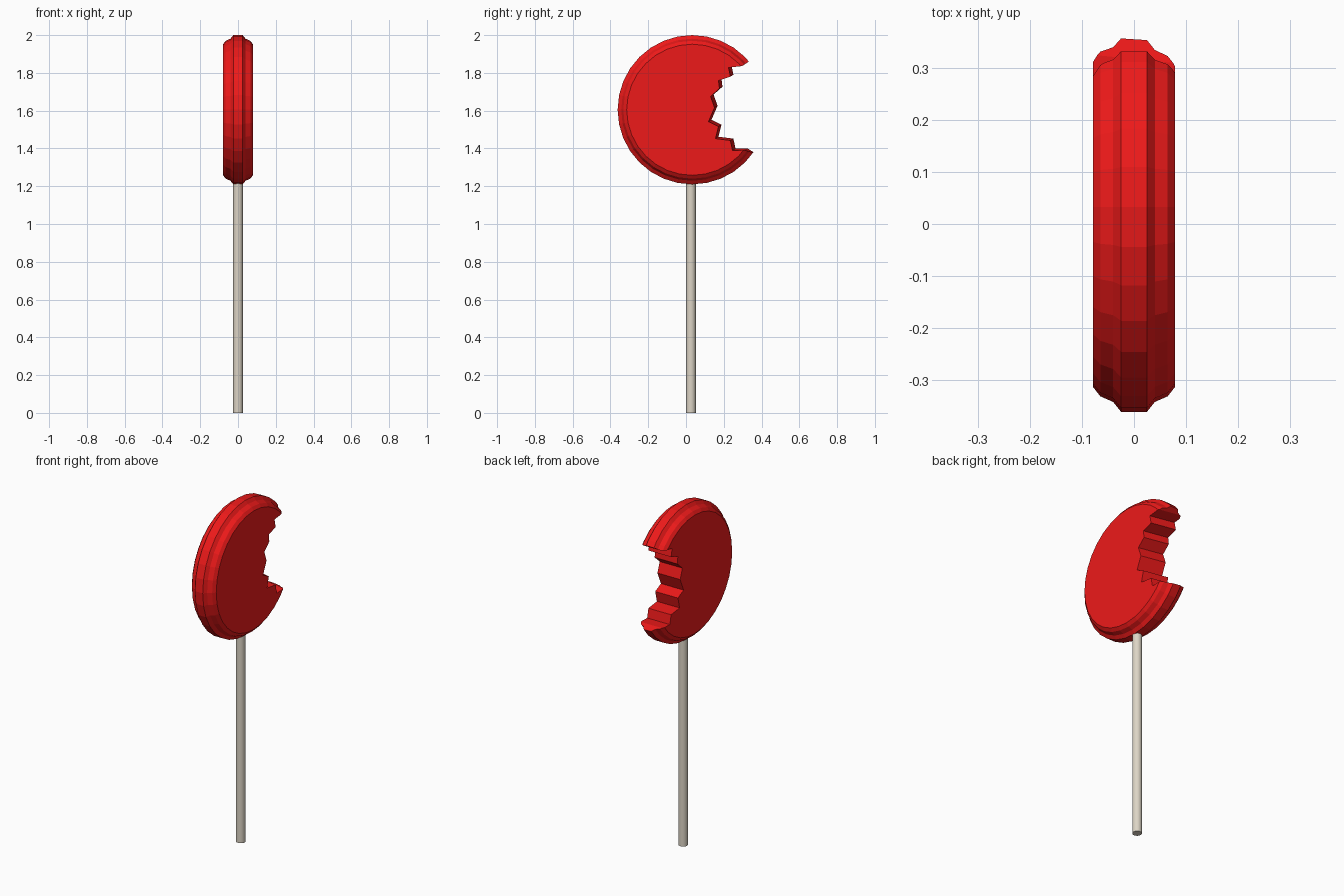
import bpy, bmesh
from math import sin, cos, tau

if "Cube" in bpy.data.objects:
    bpy.data.objects.remove(bpy.data.objects["Cube"])

CY, CZ = 0.033, 1.605  # centre of the candy disc


def material(name, rgb):
    m = bpy.data.materials.new(name)
    m.diffuse_color = (*rgb, 1)
    m.use_nodes = True
    m.node_tree.nodes["Principled BSDF"].inputs["Base Color"].default_value = m.diffuse_color
    return m


def loft(name, rings, mat=None):
    """Skin a list of closed rings and cap both ends."""
    bm = bmesh.new()
    rows = [[bm.verts.new(p) for p in ring] for ring in rings]
    n = len(rows[0])
    for a, b in zip(rows, rows[1:]):
        for i in range(n):
            j = (i + 1) % n
            bm.faces.new((a[i], a[j], b[j], b[i]))
    bm.faces.new(rows[0])
    bm.faces.new(rows[-1])
    bmesh.ops.recalc_face_normals(bm, faces=bm.faces)
    me = bpy.data.meshes.new(name)
    bm.to_mesh(me)
    bm.free()
    ob = bpy.data.objects.new(name, me)
    bpy.context.collection.objects.link(ob)
    if mat:
        me.materials.append(mat)
    return ob


red = material("candy_red", (0.85, 0.01, 0.01))
cream = material("stick_cream", (0.72, 0.66, 0.56))

# Candy disc: stepped rim profile (x, radius) swept round the x axis
half = [(0.025, 0.395), (0.040, 0.376), (0.065, 0.365), (0.079, 0.347)]
profile = [(-x, r) for x, r in reversed(half)] + half
SIDES = 32
candy = loft("candy", [[(x, CY + r * cos(tau * i / SIDES), CZ + r * sin(tau * i / SIDES))
                        for i in range(SIDES)] for x, r in profile], red)

# Bite cutter: jagged outline on the +x face, slanting slightly towards -x
bite = [(0.50, 1.92), (0.325, 1.855), (0.297, 1.836), (0.225, 1.828), (0.235, 1.780),
        (0.172, 1.759), (0.177, 1.717), (0.130, 1.675), (0.151, 1.616), (0.119, 1.542),
        (0.172, 1.516), (0.156, 1.452), (0.235, 1.442), (0.246, 1.389), (0.310, 1.391),
        (0.350, 1.373), (0.50, 1.30)]


def bite_ring(x):
    t = (0.079 - x) / 0.158
    return [(x, y + 0.016 * t, z + 0.010 * t) for y, z in bite]


cutter = loft("bite_cutter", [bite_ring(-0.15), bite_ring(0.15)], red)
cutter.hide_render = True
cutter.hide_viewport = True
cut = candy.modifiers.new("bite", 'BOOLEAN')
cut.operation = 'DIFFERENCE'
cut.solver = 'EXACT'
cut.object = cutter

# Stick, pushed a little way into the candy
bpy.ops.mesh.primitive_cylinder_add(vertices=16, radius=0.026, depth=1.26,
                                    location=(0, 0.026, 0.63))
stick = bpy.context.object
stick.name = "stick"
stick.data.materials.append(cream)
bpy.ops.object.shade_smooth_by_angle()
